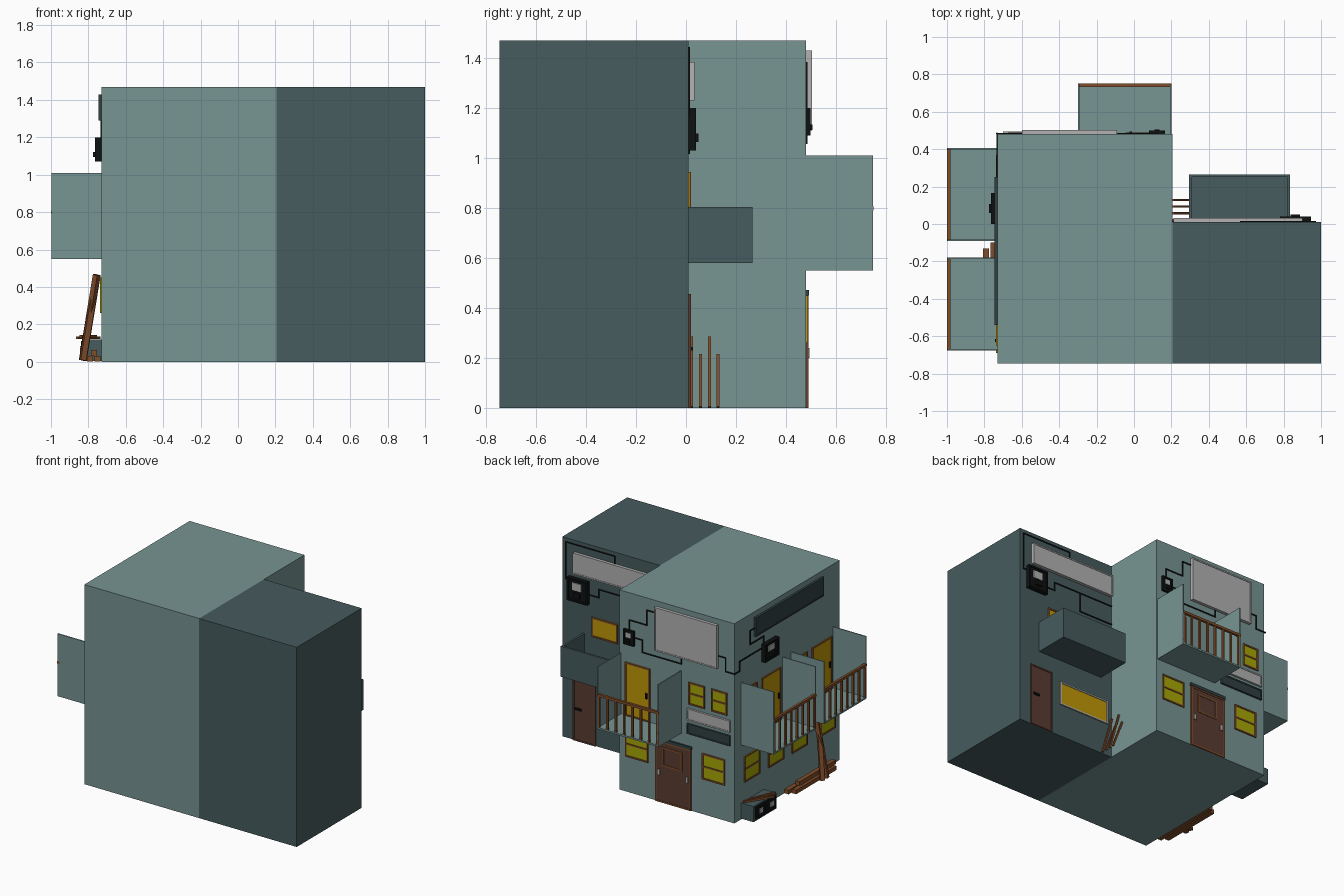
import bpy, bmesh
from mathutils import Vector, Matrix

if "Cube" in bpy.data.objects:
    bpy.data.objects.remove(bpy.data.objects["Cube"])


def material(name, rgb):
    m = bpy.data.materials.new(name)
    m.diffuse_color = tuple((c / 255) ** 2.2 for c in rgb) + (1,)
    m.use_nodes = True
    m.node_tree.nodes["Principled BSDF"].inputs["Base Color"].default_value = m.diffuse_color
    return m


TEAL = material("teal", (118, 147, 145))
DARK = material("dark_teal", (72, 92, 94))
SLATE = material("slate", (52, 66, 68))
BROWN = material("brown", (128, 78, 46))
DOOR = material("door_brown", (90, 62, 52))
AMBER = material("amber", (190, 150, 15))
LIME = material("lime", (165, 165, 15))
GREY = material("grey", (178, 176, 176))
BLACK = material("black", (22, 25, 25))


def finish(name, bm, mat):
    me = bpy.data.meshes.new(name)
    bm.to_mesh(me)
    bm.free()
    me.materials.append(mat)
    ob = bpy.data.objects.new(name, me)
    bpy.context.collection.objects.link(ob)
    return ob


def boxes(name, pairs, mat):
    """One object made of axis-aligned boxes given by two opposite corners."""
    bm = bmesh.new()
    for a, b in pairs:
        a, b = Vector(a), Vector(b)
        size = [abs(c) for c in b - a]
        bmesh.ops.create_cube(bm, size=1, matrix=Matrix.Translation((a + b) / 2)
                              @ Matrix.Diagonal((*size, 1)))
    return finish(name, bm, mat)


def beam(name, a, b, w, d, mat):
    """A plank with section w x d between two points."""
    a, b = Vector(a), Vector(b)
    bm = bmesh.new()
    rot = (b - a).to_track_quat('Z', 'Y').to_matrix().to_4x4()
    bmesh.ops.create_cube(bm, size=1, matrix=Matrix.Translation((a + b) / 2) @ rot
                          @ Matrix.Diagonal((w, d, (b - a).length, 1)))
    return finish(name, bm, mat)


# Walls: (u along the wall, z, depth outward) to world coordinates
def back(u, z, d): return (u, 0.48 + d, z)
def left(u, z, d): return (-0.73 - d, u, z)
def wing(u, z, d): return (u, 0.01 + d, z)


def panel(name, wall, u0, u1, z0, z1, d, mat, d0=-0.002):
    return boxes(name, [(wall(u0, z0, d0), wall(u1, z1, d))], mat)


def frame(name, wall, u0, u1, z0, z1, mat, t=0.011, d=0.009, bar=False):
    r = [(u0, u1, z0, z0 + t), (u0, u1, z1 - t, z1),
         (u0, u0 + t, z0, z1), (u1 - t, u1, z0, z1)]
    if bar:
        zm = (z0 + z1) / 2
        r.append((u0, u1, zm - t / 2, zm + t / 2))
    boxes(name, [(wall(a, c, -0.002), wall(b, e, d)) for a, b, c, e in r], mat)


def window(wall, u0, u1, z0, z1, mat=LIME, edge=BROWN, bar=True):
    panel("window_pane", wall, u0, u1, z0, z1, 0.004, mat)
    frame("window_frame", wall, u0, u1, z0, z1, edge, bar=bar)


def lit_door(wall, u0, u1, z0, z1):
    window(wall, u0, u1, z0, z1, AMBER, bar=False)
    panel("door_handle", wall, u0 + .02, u0 + .035, z0 + .17, z0 + .21, 0.014, BLACK)


def wire(name, wall, pts):
    t = 0.004
    pairs = [(wall(min(a[0], b[0]) - t, min(a[1], b[1]) - t, 0),
              wall(max(a[0], b[0]) + t, max(a[1], b[1]) + t, 0.006))
             for a, b in zip(pts, pts[1:])]
    boxes(name, pairs, BLACK)


def meter(wall, u0, u1, z0, z1, d):
    """Electrical box with a raised rim and small switches."""
    panel("meter_box", wall, u0, u1, z0, z1, d * .55, BLACK)
    frame("meter_rim", wall, u0, u1, z0, z1, BLACK, 0.012, d * .75)
    w, h = u1 - u0, z1 - z0
    panel("meter_screen", wall, u0 + w * .3, u1 - w * .25, z0 + h * .5, z1 - h * .18, d * .7, GREY)
    panel("meter_switch", wall, u0 + w * .35, u1 - w * .35, z0 + h * .2, z0 + h * .4, d, BLACK)


def balcony(wall, u0, u1):
    """Floor, two tall side screens and a brown baluster railing."""
    D, t = 0.27, 0.008
    boxes("balcony_shell", [(wall(u0, .55, 0), wall(u1, .562, D - .002)),
                            (wall(u0, .55, 0), wall(u0 + t, 1.01, D - .002)),
                            (wall(u1 - t, .55, 0), wall(u1, 1.01, D - .002))], TEAL)
    n = 8
    bars = [(wall(u0, .79, D - .018), wall(u1, .808, D))]
    for i in range(n):
        u = u0 + .012 + (u1 - u0 - .024) * i / (n - 1)
        bars.append((wall(u - .007, .555, D - .015), wall(u + .007, .795, D - .002)))
    boxes("balcony_railing", bars, BROWN)


# Building masses
boxes("main_block", [((-.73, -.745, 0), (.205, .48, 1.47))], TEAL)
boxes("side_block", [((.205, -.745, 0), (1, .01, 1.47))], DARK)

# Balconies
balcony(back, -.30, .20)
balcony(left, -.09, .405)
balcony(left, -.675, -.18)
boxes("solid_balcony", [((.295, .01, .58), (.835, .265, .595)),
                        ((.295, .25, .58), (.835, .265, .805)),
                        ((.295, .01, .58), (.31, .265, .805)),
                        ((.82, .01, .58), (.835, .265, .805))], DARK)

# Back wall openings
lit_door(back, -.045, .157, .56, .955)
for u0, u1, z0 in [(-.49, -.36, .78), (-.673, -.545, .78), (-.03, .155, .26), (-.655, -.47, .26)]:
    window(back, u0, u1, z0, z0 + (.165 if z0 > .5 else .19))
panel("entry_door", back, -.38, -.09, 0, .45, .006, DOOR)
frame("entry_door_frame", back, -.38, -.09, 0, .45, BROWN)
panel("entry_lintel", back, -.385, -.085, .45, .472, .012, SLATE)
window(back, -.31, -.15, .27, .41, AMBER, bar=False)
for u in (-.35, -.12):
    panel("entry_handle", back, u - .01, u + .01, .2, .24, .014, GREY)

# Left wall openings
for u0 in (.19, -.09, -.365, -.69):
    window(left, u0, u0 + .18, .26, .45)
lit_door(left, -.65, -.42, .56, .95)
lit_door(left, -.055, .165, .56, .95)
window(left, -.365, -.205, .78, .945)
window(left, .22, .37, .78, .945)

# Side block openings
window(wing, .547, .757, .8, .945, AMBER, bar=False)
window(wing, .24, .655, .24, .415, AMBER, GREY, False)
panel("wing_door", wing, .725, .91, 0, .457, .006, DOOR)
frame("wing_door_frame", wing, .725, .91, 0, .457, DOOR)
panel("wing_door_handle", wing, .84, .89, .23, .245, .016, BLACK)

# Blank sign boards and vents
for nm, wall, r, d, m in [("back_board", back, (-.6, -.09, 1.11, 1.43), .02, GREY),
                          ("wing_board", wing, (.21, .9, 1.23, 1.385), .02, GREY),
                          ("left_board", left, (-.54, .25, 1.29, 1.43), .014, SLATE),
                          ("small_board", back, (-.7, -.35, .665, .75), .012, GREY),
                          ("dark_board", back, (-.7, -.35, .565, .64), .012, SLATE)]:
    panel(nm, wall, *r, d, m)
    frame(nm + "_rim", wall, *r, m, .01, d + .003)

# Meters and wires
meter(back, .08, .165, 1.09, 1.2, .025)
meter(left, 0, .165, 1.07, 1.2, .045)
meter(wing, .78, .945, 1.03, 1.2, .04)
wire("back_wire_top", back, [(.125, 1.2), (.125, 1.27), (-.02, 1.27), (-.02, 1.38), (-.09, 1.38)])
wire("back_wire_low", back, [(.08, 1.15), (.02, 1.15), (.02, 1.06), (-.3, 1.06), (-.3, 1.12)])
wire("back_wire_end", back, [(-.6, 1.2), (-.66, 1.2), (-.66, 1.1), (-.735, 1.1)])
wire("left_wire_a", left, [(.485, 1.1), (.42, 1.1), (.42, 1.17), (.165, 1.17)])
wire("left_wire_b", left, [(.14, 1.2), (.14, 1.25), (.3, 1.25), (.3, 1.35), (.25, 1.35)])
wire("wing_wire_a", wing, [(.95, 1.17), (.97, 1.17), (.97, 1.44), (.57, 1.44), (.57, 1.38)])
wire("wing_wire_b", wing, [(.78, 1.1), (.7, 1.1), (.7, 1.16), (.48, 1.16), (.48, 1.02), (.205, 1.02)])
wire("wing_wire_c", wing, [(.48, 1.16), (.205, 1.16)])

# Ground unit with black grilles and sticks on top
boxes("ground_unit", [((-.83, .135, .005), (-.73, .4, .12))], DARK)
for y in (.15, .275):
    boxes("unit_grille", [((-.84, y, .02), (-.82, y + .11, .11))], BLACK)
    boxes("unit_vent", [((-.846, y + .03, .05), (-.83, y + .07, .085))], GREY)
beam("unit_stick", (-.86, .2, .128), (-.74, .39, .128), .014, .014, BROWN)
beam("unit_stick", (-.84, .16, .135), (-.76, .35, .135), .014, .014, BROWN)

# Loose planks by the left wall
for y0, y1 in ((-.4, -.46), (-.45, -.43)):
    beam("leaning_plank", (-.83, y0, .008), (-.755, y1, .465), .03, .03, BROWN)
for x, y0, y1, z in ((-.75, -.63, -.1, .02), (-.79, -.6, -.13, .02), (-.77, -.62, -.2, .05)):
    boxes("ground_plank", [((x - .016, y0, z - .018), (x + .016, y1, z + .012))], BROWN)

# Sticks leaning in the inner corner
for y, h in ((.022, .285), (.058, .215), (.094, .285), (.128, .215)):
    beam("corner_stick", (.29, y, .005), (.212, y, h), .012, .012, BROWN)
